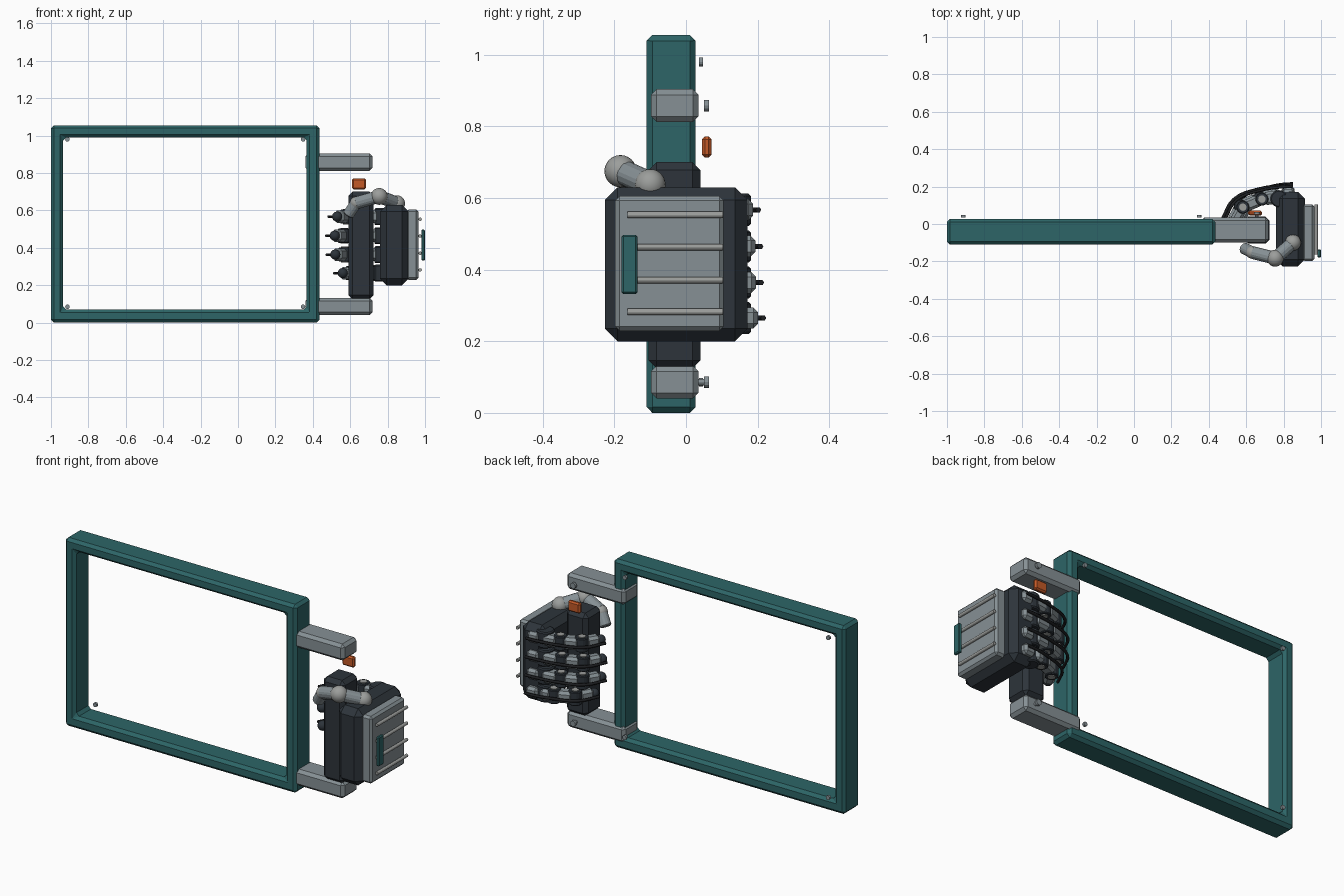
import bpy, bmesh
from mathutils import Vector

if "Cube" in bpy.data.objects:
    bpy.data.objects.remove(bpy.data.objects["Cube"])


def material(name, rgb):
    m = bpy.data.materials.new(name)
    m.use_nodes = True
    m.diffuse_color = (*rgb, 1)
    node = next(n for n in m.node_tree.nodes if n.type == "BSDF_PRINCIPLED")
    node.inputs["Base Color"].default_value = (*rgb, 1)
    return m


TEAL = material("teal", (0.026, 0.13, 0.135))
GREY = material("mid grey", (0.24, 0.28, 0.30))
DARK = material("charcoal", (0.026, 0.034, 0.043))
PALE = material("pale grey", (0.33, 0.34, 0.33))
BLACK = material("cable black", (0.012, 0.013, 0.015))
ORANGE = material("orange", (0.55, 0.10, 0.02))


def finish(bm, name, mat, bevel=0.0, smooth=False):
    bmesh.ops.recalc_face_normals(bm, faces=bm.faces)
    for f in bm.faces:
        f.smooth = smooth
    mesh = bpy.data.meshes.new(name)
    bm.to_mesh(mesh)
    bm.free()
    ob = bpy.data.objects.new(name, mesh)
    bpy.context.collection.objects.link(ob)
    mesh.materials.append(mat)
    if bevel:
        mod = ob.modifiers.new("Chamfer", "BEVEL")
        mod.width = bevel
        mod.segments = 1
    return ob


def box(name, x, y, z, mat, bevel):
    """Chamfered box from its extents on each axis."""
    bm = bmesh.new()
    bmesh.ops.create_cube(bm, size=1)
    for v in bm.verts:
        v.co = Vector([(a + b) / 2 + c * (b - a) for (a, b), c in zip((x, y, z), v.co)])
    return finish(bm, name, mat, bevel)


def rod(name, a, b, r, mat, sides=12, bevel=0.0):
    """Cylinder between two points."""
    a, b = Vector(a), Vector(b)
    bm = bmesh.new()
    bmesh.ops.create_cone(bm, cap_ends=True, segments=sides, radius1=r, radius2=r, depth=(b - a).length)
    turn = Vector((0, 0, 1)).rotation_difference(b - a).to_matrix()
    for v in bm.verts:
        v.co = turn @ v.co + (a + b) / 2
    return finish(bm, name, mat, bevel)


def ball(name, p, r, mat):
    bm = bmesh.new()
    bmesh.ops.create_uvsphere(bm, u_segments=20, v_segments=12, radius=r)
    bmesh.ops.translate(bm, verts=bm.verts, vec=p)
    return finish(bm, name, mat, smooth=True)


def link(name, a, b, thick, tall, mat, bevel):
    """Chamfered block lying along a horizontal line between two points."""
    a, b = Vector(a), Vector(b)
    along = (b - a).normalized()
    side = Vector((-along.y, along.x, 0))
    bm = bmesh.new()
    bmesh.ops.create_cube(bm, size=1)
    for v in bm.verts:
        c = v.co.copy()
        v.co = (a + b) / 2 + (b - a) * c.x + side * thick * c.y + Vector((0, 0, tall * c.z))
    return finish(bm, name, mat, bevel)


# Open rectangular frame
bm = bmesh.new()
F, B = -0.11, 0.027
outer = [(-1, 0), (0.435, 0), (0.435, 1.055), (-1, 1.055)]
inner = [(-0.935, 0.07), (0.367, 0.07), (0.367, 0.99), (-0.935, 0.99)]
rings = [[bm.verts.new((x, y, z)) for x, z in pts]
         for pts, y in ((outer, F), (outer, B), (inner, B), (inner, F))]
for k in range(4):
    p, q = rings[k], rings[(k + 1) % 4]
    for i in range(4):
        j = (i + 1) % 4
        bm.faces.new((p[i], p[j], q[j], q[i]))
finish(bm, "frame", TEAL, 0.016)

# Frame corner bolts
for x in (-0.912, 0.348):
    for z in (0.085, 0.98):
        rod("frame_bolt", (x, 0.036, z), (x, 0.048, z), 0.012, GREY)

# Brackets with their bolts
for name, z in (("upper", 0.858), ("lower", 0.086)):
    box(name + "_bracket", (0.36, 0.72), (-0.098, 0.035), (z - 0.046, z + 0.046), GREY, 0.016)
    rod(name + "_bracket_bolt", (0.657, 0.05, z), (0.657, 0.064, z), 0.016, GREY)
rod("lower_bolt_shank", (0.657, 0.03, 0.086), (0.657, 0.052, 0.086), 0.009, GREY)

# Grip and trigger
box("grip", (0.59, 0.725), (-0.105, 0.04), (0.125, 0.70), DARK, 0.022)
box("trigger_button", (0.61, 0.685), (0.045, 0.071), (0.713, 0.772), ORANGE, 0.008)

# Palm, back plate, ribs and indicator
box("palm", (0.76, 0.913), (-0.226, 0.172), (0.20, 0.63), DARK, 0.035)
box("back_plate", (0.90, 0.965), (-0.198, 0.105), (0.229, 0.605), GREY, 0.012)
for z in (0.282, 0.371, 0.463, 0.553):
    rod("plate_rib", (0.974, -0.163, z), (0.974, 0.103, z), 0.009, PALE)
box("indicator", (0.98, 1.0), (-0.18, -0.136), (0.332, 0.497), TEAL, 0.005)

# Thumb
thumb = [(0.85, -0.10, 0.638), (0.755, -0.183, 0.675), (0.632, -0.152, 0.64), (0.588, -0.13, 0.575)]
for a, b, r in zip(thumb, thumb[1:], (0.037, 0.036, 0.033)):
    rod("thumb_segment", a, b, r, GREY, 8, 0.006)
for p, r in zip(thumb, (0.043, 0.045, 0.034)):
    ball("thumb_joint", p, r, PALE)

# Curled fingers: height, sideways shift, outward shift
fingers = {"index": (0.567, 0.0, 0.0), "middle": (0.465, -0.013, 0.006),
           "ring": (0.364, -0.01, 0.008), "little": (0.265, 0.03, 0.014)}
path = [(0.79, 0.148), (0.684, 0.133), (0.582, 0.09), (0.53, 0.0)]
for name, (z, dx, dy) in fingers.items():
    pts = [Vector((x + dx * min(i, 1), y + dy, z)) for i, (x, y) in enumerate(path)]
    up = Vector((0, 0, 1))

    # Knuckle barrel and root block
    k = Vector((0.775, 0.135, z))
    rod(name + "_knuckle", k - up * 0.045, k + up * 0.045, 0.046, DARK, 16, 0.006)
    link(name + "_root", pts[0], pts[0] + Vector((0.07, 0.006, 0)), 0.07, 0.06, GREY, 0.014)

    # Segments with hinge joints between them
    for a, b, t in zip(pts, pts[1:], (0.07, 0.064, 0.056)):
        d = (b - a) * 0.14
        link(name + "_segment", a + d, b - d * 0.6, t, 0.066, GREY, 0.014)
    for p in pts[1:3]:
        rod(name + "_joint", p - up * 0.038, p + up * 0.038, 0.035, DARK, 16, 0.004)
        rod(name + "_hinge_cap", p - up * 0.042, p + up * 0.042, 0.02, PALE, 12)
    ball(name + "_tip", pts[3], 0.027, DARK)

    # Tendon cable following the outside of the finger
    curve = bpy.data.curves.new(name + "_tendon", "CURVE")
    curve.dimensions = "3D"
    curve.bevel_depth = 0.008
    curve.bevel_resolution = 1
    curve.resolution_u = 4
    curve.use_fill_caps = True
    sp = curve.splines.new("BEZIER")
    sp.bezier_points.add(len(pts))
    route = [Vector((0.85, 0.202 + dy, z))]
    offsets = [(0.0, 0.05), (-0.01, 0.046), (-0.036, 0.036), (-0.046, 0.02)]
    route += [p + Vector((*o, 0)) for p, o in zip(pts, offsets)]
    for bp, co in zip(sp.bezier_points, route):
        bp.co = co
        bp.handle_left_type = bp.handle_right_type = "AUTO"
    curve.materials.append(BLACK)
    ob = bpy.data.objects.new(name + "_tendon", curve)
    bpy.context.collection.objects.link(ob)
